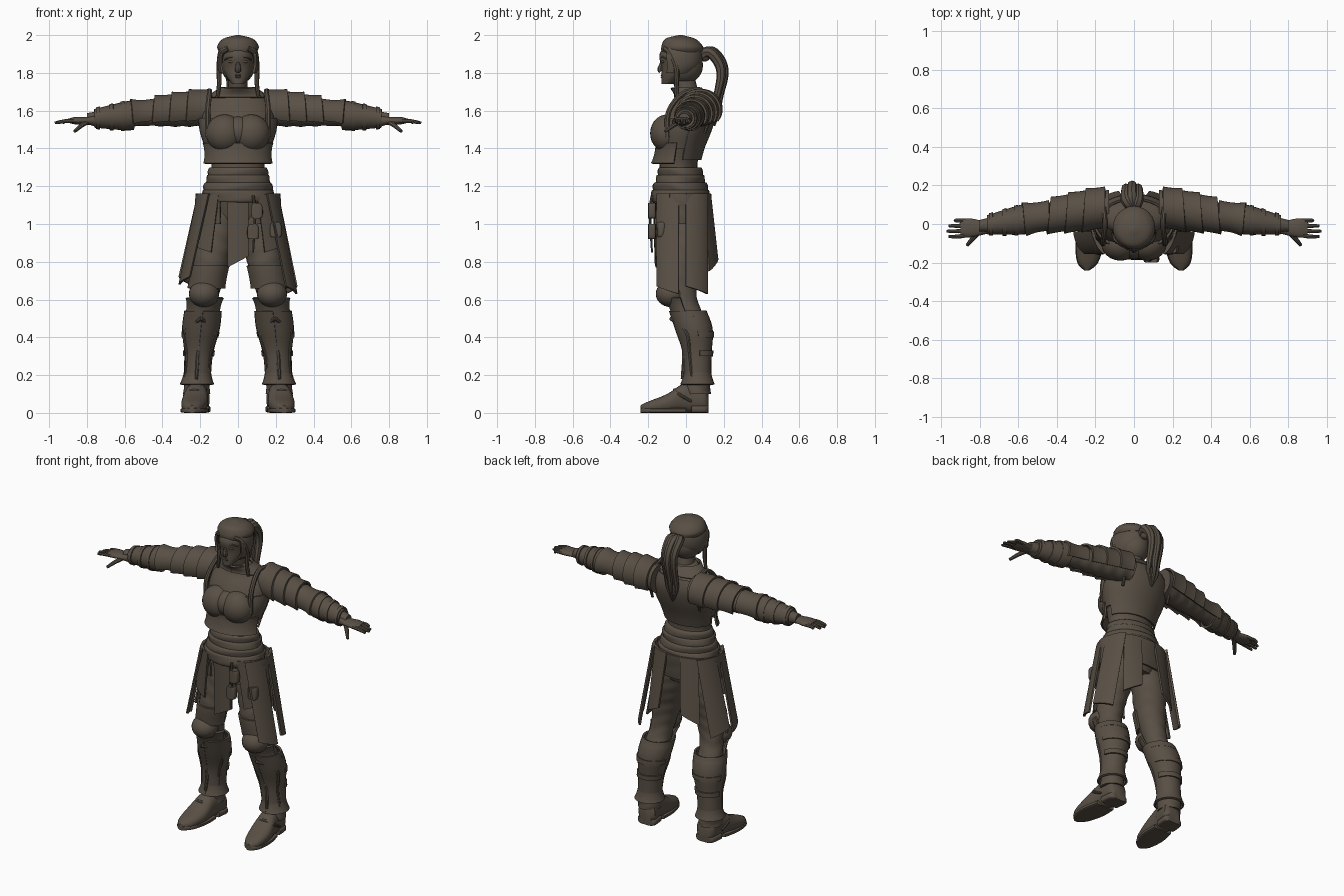
import bpy, bmesh, math
from mathutils import Vector

cube = bpy.data.objects.get("Cube")
if cube:
    bpy.data.objects.remove(cube)

leather = bpy.data.materials.new("dark_leather_brown")
leather.use_nodes = True
leather.diffuse_color = (.1, .08, .06, 1)
leather.node_tree.nodes["Principled BSDF"].inputs["Base Color"].default_value = leather.diffuse_color
parts = []

# Plate directions, in degrees around a limb
AROUND, FRONT, BACK, UPPER = (-90, 270), (190, 350), (10, 170), (-30, 210)


def finish(name, data, mirror=False, thickness=0):
    """Make the object, with its material and optional thickness and mirror."""
    obj = bpy.data.objects.new(name, data)
    bpy.context.collection.objects.link(obj)
    data.materials.append(leather)
    if thickness:
        solid = obj.modifiers.new("thickness", 'SOLIDIFY')
        solid.thickness, solid.offset = thickness, 0
    if mirror:
        obj.modifiers.new("mirror", 'MIRROR')
    parts.append(obj)


def mesh_part(name, bm, mirror, thickness=0):
    bmesh.ops.recalc_face_normals(bm, faces=bm.faces)
    mesh = bpy.data.meshes.new(name)
    bm.to_mesh(mesh)
    bm.free()
    finish(name, mesh, mirror, thickness)


def spline(rows, steps):
    """Smooth in-between rows through the given ones."""
    rows = [Vector(row) for row in rows]
    smooth = []
    for i, (start, end) in enumerate(zip(rows, rows[1:])):
        before = rows[max(i - 1, 0)]
        after = rows[min(i + 2, len(rows) - 1)]
        leave, arrive = (end - before) / 2, (after - start) / 2
        for k in range(steps):
            t = k / steps
            ease = t * t * (3 - 2 * t)
            smooth.append(start + (end - start) * ease + leave * (t * (1 - t) ** 2) - arrive * (t * t * (1 - t)))
    return smooth + [rows[-1]]


def limb(rule, *rows):
    """A function giving the ring (position, centre, radii) anywhere along a body part."""
    dense = spline(rows, 8)

    def ring_at(place):
        for low, high in zip(dense, dense[1:]):
            if place <= high[0]:
                break
        share = min(max((place - low[0]) / (high[0] - low[0]), 0), 1)
        return rule(*(low + (high - low) * share))
    return ring_at


def loft(name, rings, axis='z', arc=None, mirror=False, power=2, ripple=0, slant=0):
    """Skin over elliptical rings; an arc gives an open plate with thickness."""
    bm = bmesh.new()
    sides = 24
    start, end = arc or (0, 360)
    first, last = rings[0][0], rings[-1][0]
    loops = []
    for place, u, v, a, b in rings:
        loop = []
        for k in range(sides + 1 if arc else sides):
            angle = math.radians(start + (end - start) * k / sides)
            c, s = math.cos(angle), math.sin(angle)
            grow = 1 + ripple * math.sin(place * 80 + 2 * math.sin(angle * 2))
            across = u + a * grow * math.copysign(abs(c) ** (2 / power), c)
            along = v + b * grow * math.copysign(abs(s) ** (2 / power), s)
            level = place + slant * (k / sides - .5) * (place - first) / (last - first)
            loop.append(bm.verts.new({'z': (across, along, level), 'x': (level, across, along),
                                      'y': (across, level, along)}[axis]))
        loops.append(loop)
    for loop, following in zip(loops, loops[1:]):
        for k in range(sides):
            j = (k + 1) % len(loop)
            bm.faces.new((loop[k], loop[j], following[j], following[k]))
    if not arc:
        bm.faces.new(loops[0])
        bm.faces.new(loops[-1])
    mesh_part(name, bm, mirror, .012 if arc else 0)


def wear(name, part, start, end, grow=0, flare=0, steps=8, **shape):
    """Cover a stretch of a body part, standing off by grow and opening out by flare."""
    rings = []
    for k in range(steps + 1):
        share = k / steps
        place, u, v, a, b = part(start + (end - start) * share)
        extra = grow + flare * share * share
        rings.append((place, u, v, a + extra, b + extra))
    loft(name, rings, **shape)


def ball(name, centre, radii, mirror=False):
    bm = bmesh.new()
    bmesh.ops.create_uvsphere(bm, u_segments=24, v_segments=14, radius=1)
    bmesh.ops.scale(bm, vec=radii, verts=bm.verts)
    bmesh.ops.translate(bm, vec=centre, verts=bm.verts)
    mesh_part(name, bm, mirror)


def strand(name, radius, *points, mirror=True, taper=.5):
    """Tapered tube through points."""
    curve = bpy.data.curves.new(name, 'CURVE')
    curve.dimensions, curve.bevel_depth, curve.bevel_resolution = '3D', radius, 2
    curve.use_fill_caps = True
    path = spline(points, 5)
    line = curve.splines.new('POLY')
    line.points.add(len(path) - 1)
    for k, (point, place) in enumerate(zip(line.points, path)):
        point.co = (*place, 1)
        point.radius = 1 - taper * (k / len(path)) ** 2
    finish(name, curve, mirror)


def panel(name, arc, low, start=0, drift=0, width=.2, swing=0, **shape):
    """Hanging skirt panel, drifting sideways and swinging out towards its hem."""
    rings = []
    for k in range(9):
        share = k / 8
        rings.append((1.16 + (low - 1.16) * share, start + drift * share, -.02, width, .15 + swing * share))
    loft(name, rings, arc=arc, **shape)


def centred(z, y, a, b):
    return z, 0, y, a, b


# Measured body parts that the clothing follows
body = limb(centred, (.97, 0, .12, .09), (1.08, 0, .18, .12), (1.2, -.03, .16, .12), (1.3, -.04, .14, .1), (1.4, -.03, .16, .11),
            (1.5, -.01, .19, .13), (1.6, .02, .19, .12), (1.67, .03, .15, .08), (1.72, 0, .07, .06))
head = limb(centred, (1.74, -.1, .03, .03), (1.78, -.07, .06, .06), (1.83, -.04, .08, .09), (1.9, -.04, .08, .1), (1.97, -.03, .05, .06))
arm = limb(lambda x, r: (x, .11 - .15 * x, 1.62 - .08 * x, r, r), (.1, .09), (.3, .08), (.5, .06), (.6, .06), (.8, .03))
leg = limb(lambda z, y, r: (z, .22 - .12 * z * z, y, r, r), (.1, .06, .06), (.3, .06, .06), (.45, .04, .08), (.6, -.01, .07),
           (.75, -.03, .09), (.9, -.01, .1), (1.06, 0, .1))
foot = limb(lambda y, w, h: (y, .22 - y / 10, h, w, h), (-.24, .01, .02), (-.2, .05, .03), (-.1, .07, .05), (0, .06, .08), (.1, .06, .07), (.12, .04, .05))

# Torso and breastplate
wear("torso", body, .97, 1.72, steps=30)
ball("bust", (.07, -.1, 1.48), (.1, .09, .1), True)
ball("bust_bridge", (0, -.1, 1.49), (.09, .08, .08))
wear("belly_plate", body, 1.43, 1.32, .015, .025, arc=FRONT)
wear("back_plate", body, 1.34, 1.66, .012, arc=BACK)
wear("side_plate", body, 1.4, 1.56, .008, arc=(-60, 60), mirror=True)
wear("collar", body, 1.67, 1.72, .008, .01, arc=AROUND)
strand("armhole_trim", .015, (.16, -.1, 1.46), (.16, -.09, 1.6), (.15, 0, 1.7), (.16, .1, 1.68), (.17, .13, 1.6), (.17, .1, 1.48))

# Head and face
loft("neck", [centred(1.64, .02, .07, .06), centred(1.72, 0, .05, .06), centred(1.8, -.02, .05, .06)])
wear("face", head, 1.74, 1.97, steps=20)
strand("nose", .016, (0, -.13, 1.81), (0, -.136, 1.82), (0, -.13, 1.84), (0, -.12, 1.87), mirror=False)
ball("eye", (.034, -.12, 1.86), (.017, .01, .008), True)
strand("brow", .007, (.01, -.13, 1.88), (.04, -.125, 1.885), (.07, -.1, 1.87))
for lip, z in (("upper_lip", 1.788), ("lower_lip", 1.777)):
    ball(lip, (0, -.122, z), (.02, .012, .006))

# Hair
loft("hair_cap", spline([centred(1.91, -.02, .1, .11), centred(1.94, -.02, .11, .11), centred(1.98, -.03, .08, .08),
                         centred(2, -.03, .01, .01)], 5))
wear("hair_back", head, 1.93, 1.8, .022, arc=UPPER)
ball("nape_hair", (0, -.01, 1.84), (.09, .1, .1))
strand("temple_lock", .016, (.05, -.11, 1.93), (.09, -.08, 1.9), (.1, -.05, 1.82), (.1, -.05, 1.74), (.11, -.05, 1.67))
ball("hair_tie", (0, .1, 1.89), (.03, .03, .03))
for name, sway in (("left", .02), ("middle", -.01), ("right", -.04)):
    reach = .2 - abs(sway + .01) / 2
    strand(name + "_ponytail_lock", .03, (0, .08, 1.89), (sway, reach - .06, 1.91), (sway, reach - .01, 1.85), (sway, reach, 1.78),
           (sway, reach - .02, 1.68), (sway, reach - .03, 1.6), (-.01, .15, 1.52), mirror=False, taper=.9)

# Arms with layered armour
wear("arm", arm, .13, .8, axis='x', mirror=True, ripple=.03, steps=40)
for name, x in (("top", .15), ("middle", .24), ("lower", .33)):
    wear(name + "_shoulder_plate", arm, x, x + .11, .013, .014, axis='x', arc=UPPER, mirror=True, slant=.03)
wear("elbow_plate", arm, .44, .57, .008, .012, axis='x', arc=UPPER, mirror=True, slant=-.03)
wear("bracer", arm, .76, .55, .007, .005, axis='x', arc=AROUND, mirror=True)
for name, x in (("inner", .6), ("middle", .66), ("wrist", .73)):
    wear(name + "_bracer_strap", arm, x, x + .02, .014, axis='x', arc=AROUND, mirror=True)

# Hands
palm = limb(lambda x, w, h: (x, -.02, 1.547, w, h), (.76, .03, .03), (.8, .04, .02), (.86, .05, .02), (.9, .04, .01))
wear("palm", palm, .76, .9, axis='x', mirror=True)
for i, name in enumerate(("little", "ring", "middle", "index")):
    y = .015 - .023 * i
    strand(name + "_finger", .012, (.85, y, 1.545), (.91, y * 1.2, 1.545), (.97 - .01 * (i - 2) ** 2, y * 1.2, 1.535))
strand("thumb", .014, (.79, -.03, 1.545), (.83, -.07, 1.52), (.865, -.11, 1.49))

# Legs with greaves
wear("leg", leg, .1, 1.06, mirror=True, ripple=.02, steps=60)
wear("thigh_guard", leg, .78, .66, .005, .015, arc=FRONT, mirror=True)
ball("knee_cap", (.18, -.08, .63), (.08, .08, .07), True)
wear("knee_flange", leg, .53, .61, .012, .015, arc=FRONT, mirror=True)
wear("greave", leg, .2, .54, .008, .012, arc=AROUND, mirror=True, steps=16)
wear("greave_cuff", leg, .24, .15, .006, .02, arc=AROUND, mirror=True)
for name, z in (("lower", .3), ("middle", .4), ("upper", .5)):
    wear(name + "_calf_strap", leg, z, z + .03, .018, arc=BACK, mirror=True)
strand("shin_ridge", .015, (.19, -.07, .56), (.2, -.04, .45), (.21, -.01, .33), (.22, -.02, .18))
for name, side in (("outer", 1), ("inner", -1)):
    strand(name + "_greave_trim", .011, (.195, -.08, .5), (.2 + .08 * side, 0, .43), (.21 + .06 * side, .02, .3), (.22 + .06 * side, .03, .18))

# Boots
wear("boot", foot, -.24, .12, axis='y', mirror=True, power=2.4, steps=20)
wear("ankle_cuff", leg, .09, .17, .01, mirror=True, ripple=.03)
for name, ends, rise in (("sole", (-.24, -.2, -.1, 0), .013), ("heel", (.03, .1, .12), .02)):
    treads = [(y, u, rise, w + .004, rise) for y, u, v, w, h in map(foot, ends)]
    loft(name, spline(treads, 4), 'y', mirror=True, power=5)
strand("instep_strap", .012, (.17, .03, .06), (.18, -.04, .1), (.23, -.06, .12), (.28, -.04, .1), (.28, .03, .06))

# Wrapped sash
for i, name in enumerate(("top", "upper", "lower", "bottom")):
    z, spread = 1.27 - .04 * i, .008 + .012 * i
    rolls = [(z + .03 * math.cos(t), 0, -.03, .14 + spread + .01 * math.sin(t), .1 + spread * 1.1 + .01 * math.sin(t))
             for t in (math.pi * k / 8 for k in range(9))]
    loft(name + "_sash_wrap", rolls, ripple=.02, slant=.02 * (-1) ** i)

# Skirt panels
panel("hip_cloth", (-65, 245), 1, width=.22, swing=-.02, ripple=.01)
panel("front_panel", (254, 286), .8, swing=-.01, slant=.06)
panel("front_tasset", (294, 335), .87, .02, .04, swing=-.02, mirror=True, slant=.04)
panel("back_panel", (48, 78), .78, 0, .03, width=.23, swing=.04, mirror=True, slant=.06)
for name, side, hem in (("left", 1, .65), ("right", -1, .7)):
    for end, turn in (("front", -34), ("back", 34)):
        facing = turn if side > 0 else 180 - turn
        panel(f"{name}_{end}_side_panel", (facing - 27, facing + 27), hem, .1 * side, .1 * side, width=.11, slant=-.04 * side)

# Belt pouches and pendant
for name, x, y, z in (("front_pouch", .1, -.18, 1.07), ("hanging_pouch", .08, -.18, .96), ("hip_pouch", .2, -.13, .97)):
    loft(name, spline([(z + h, x, y, w, .02) for h, w in ((.04, .02), (.02, .03), (-.03, .03), (-.04, .02))], 3), power=4)
strand("pendant_cord", .008, (.08, -.18, 1.15), (.09, -.19, 1.05), (.08, -.18, .85), mirror=False)

# Turn every part into a mesh and shade it
bpy.ops.object.select_all(action='DESELECT')
for part in parts:
    part.select_set(True)
bpy.context.view_layer.objects.active = parts[0]
bpy.ops.object.convert(target='MESH')
bpy.ops.object.shade_smooth_by_angle(angle=math.radians(40))
